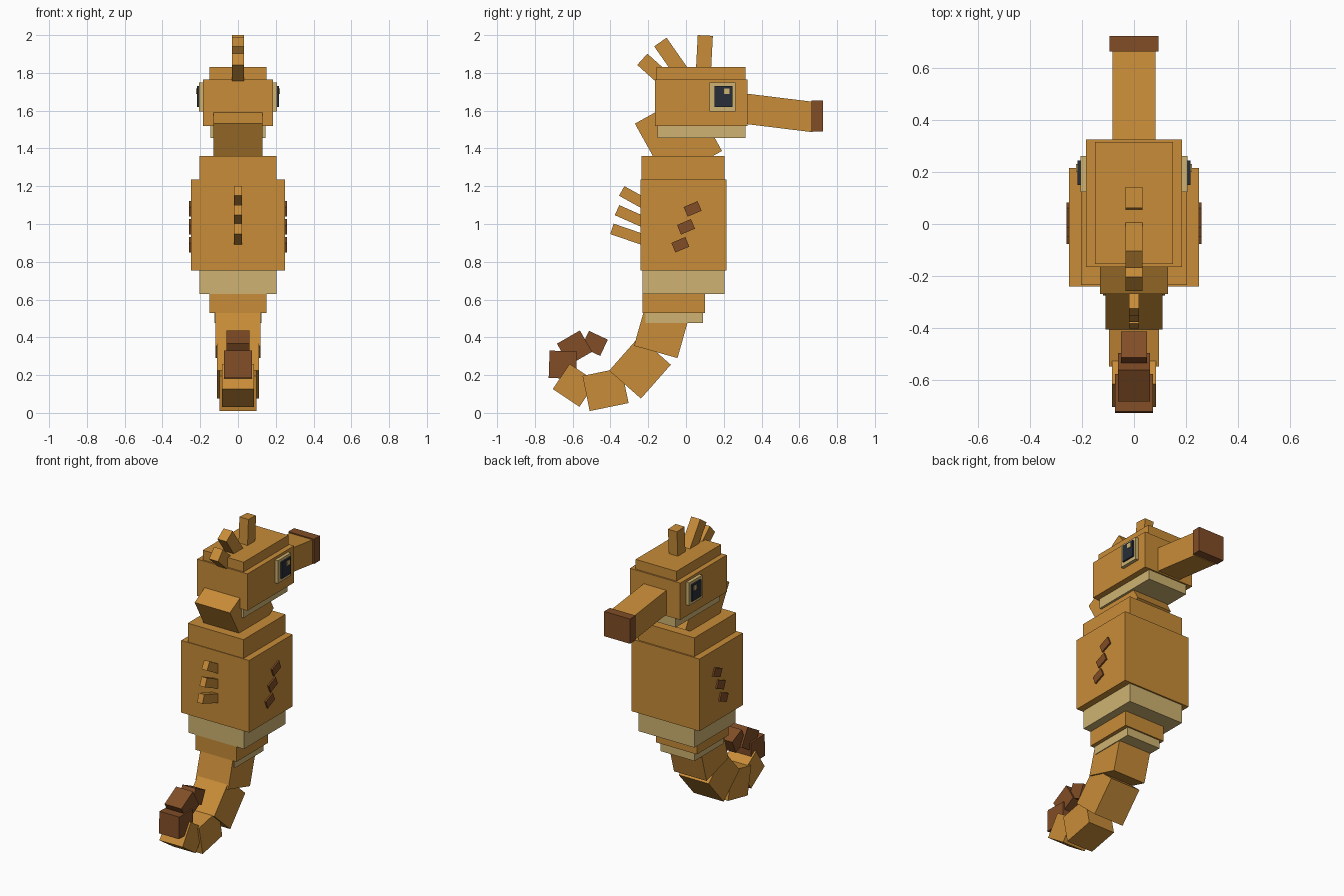
import bpy, bmesh, math
from mathutils import Matrix

old = bpy.data.objects.get("Cube")
if old:
    bpy.data.objects.remove(old, do_unlink=True)


def material(name, rgb):
    mat = bpy.data.materials.new(name)
    mat.use_nodes = True
    mat.diffuse_color = (*rgb, 1)
    mat.node_tree.nodes["Principled BSDF"].inputs["Base Color"].default_value = (*rgb, 1)
    return mat


ORANGE = material("orange", (0.58, 0.265, 0.04))
CREAM = material("cream", (0.62, 0.45, 0.165))
BROWN = material("brown", (0.22, 0.075, 0.02))
DARK = material("eye_dark", (0.02, 0.027, 0.04))


def block(name, mat, half_x, y, z, depth, height, angle=0, x=0):
    """Box centred at (x, y, z), turned by angle degrees in the side plane."""
    bm = bmesh.new()
    bmesh.ops.create_cube(bm, size=1)
    bmesh.ops.scale(bm, vec=(2 * half_x, depth, height), verts=bm.verts)
    mesh = bpy.data.meshes.new(name)
    bm.to_mesh(mesh)
    bm.free()
    mesh.materials.append(mat)
    obj = bpy.data.objects.new(name, mesh)
    obj.matrix_world = (Matrix.Translation((x, y, z))
                        @ Matrix.Rotation(math.radians(angle), 4, 'X'))
    bpy.context.collection.objects.link(obj)
    return obj


def slab(name, mat, half_x, y0, y1, z0, z1):
    """Upright box given by its side-plane limits."""
    return block(name, mat, half_x, (y0 + y1) / 2, (z0 + z1) / 2, y1 - y0, z1 - z0)


def pair(name, mat, x0, x1, y, z, depth, height, angle=0):
    """Thin plate on both flanks, from x0 out to x1."""
    for side, label in ((1, "left_"), (-1, "right_")):
        block(label + name, mat, (x1 - x0) / 2, y, z, depth, height, angle,
              side * (x0 + x1) / 2)


# Head
slab("head", ORANGE, 0.185, -0.165, 0.325, 1.52, 1.765)
slab("head_cap", ORANGE, 0.15, -0.155, 0.315, 1.765, 1.83)
slab("jaw", CREAM, 0.145, -0.15, 0.315, 1.455, 1.52)
block("snout", ORANGE, 0.083, 0.48, 1.59, 0.4, 0.16, -7)
slab("snout_tip", BROWN, 0.095, 0.665, 0.725, 1.49, 1.655)

# Eyes
pair("eye_rim", CREAM, 0.18, 0.207, 0.193, 1.672, 0.138, 0.152)
pair("eye", DARK, 0.2, 0.218, 0.198, 1.675, 0.095, 0.11)
pair("eye_glint", CREAM, 0.215, 0.223, 0.216, 1.703, 0.03, 0.03)

# Crest
for label, y, z, height, angle in (("front", 0.097, 1.898, 0.2, -3),
                                   ("middle", -0.067, 1.865, 0.24, 35),
                                   ("rear", -0.157, 1.805, 0.2, 48)):
    block(label + "_crest", ORANGE, 0.033, y, z, 0.08, height, angle)

# Neck and body
block("neck", ORANGE, 0.13, -0.04, 1.459, 0.333, 0.35, 29)
slab("shoulders", ORANGE, 0.205, -0.235, 0.205, 1.235, 1.36)
slab("torso", ORANGE, 0.25, -0.24, 0.215, 0.755, 1.235)
slab("belly_band", CREAM, 0.205, -0.23, 0.205, 0.63, 0.755)
slab("hips", ORANGE, 0.15, -0.23, 0.1, 0.53, 0.63)
slab("hip_band", CREAM, 0.125, -0.215, 0.09, 0.475, 0.53)

# Back spines
for label, y, z, length, angle in (("upper", -0.279, 1.141, 0.14, -29),
                                   ("middle", -0.292, 1.041, 0.16, -24),
                                   ("lower", -0.307, 0.945, 0.18, -19)):
    block(label + "_spine", ORANGE, 0.02, y, z, length, 0.058, angle)

# Flank marks
for label, y, z in (("upper", 0.035, 1.08), ("middle", 0, 0.985), ("lower", -0.03, 0.89)):
    pair(label + "_mark", BROWN, 0.24, 0.26, y, z, 0.08, 0.055, 23)

# Curled tail, from the hips to the tip
tail = (
    (ORANGE, 0.12, -0.126, 0.443, 0.239, 0.25, -15.8),
    (ORANGE, 0.11, -0.2435, 0.2395, 0.239, 0.224, 48.6),
    (ORANGE, 0.097, -0.426, 0.124, 0.21, 0.19, 11.6),
    (ORANGE, 0.085, -0.59, 0.146, 0.17, 0.16, -33.7),
    (BROWN, 0.073, -0.652, 0.255, 0.145, 0.145, -2),
    (BROWN, 0.062, -0.59, 0.345, 0.14, 0.13, 30),
    (BROWN, 0.05, -0.484, 0.368, 0.11, 0.095, -25),
)
for number, segment in enumerate(tail, 1):
    block(f"tail_segment_{number}", *segment)
